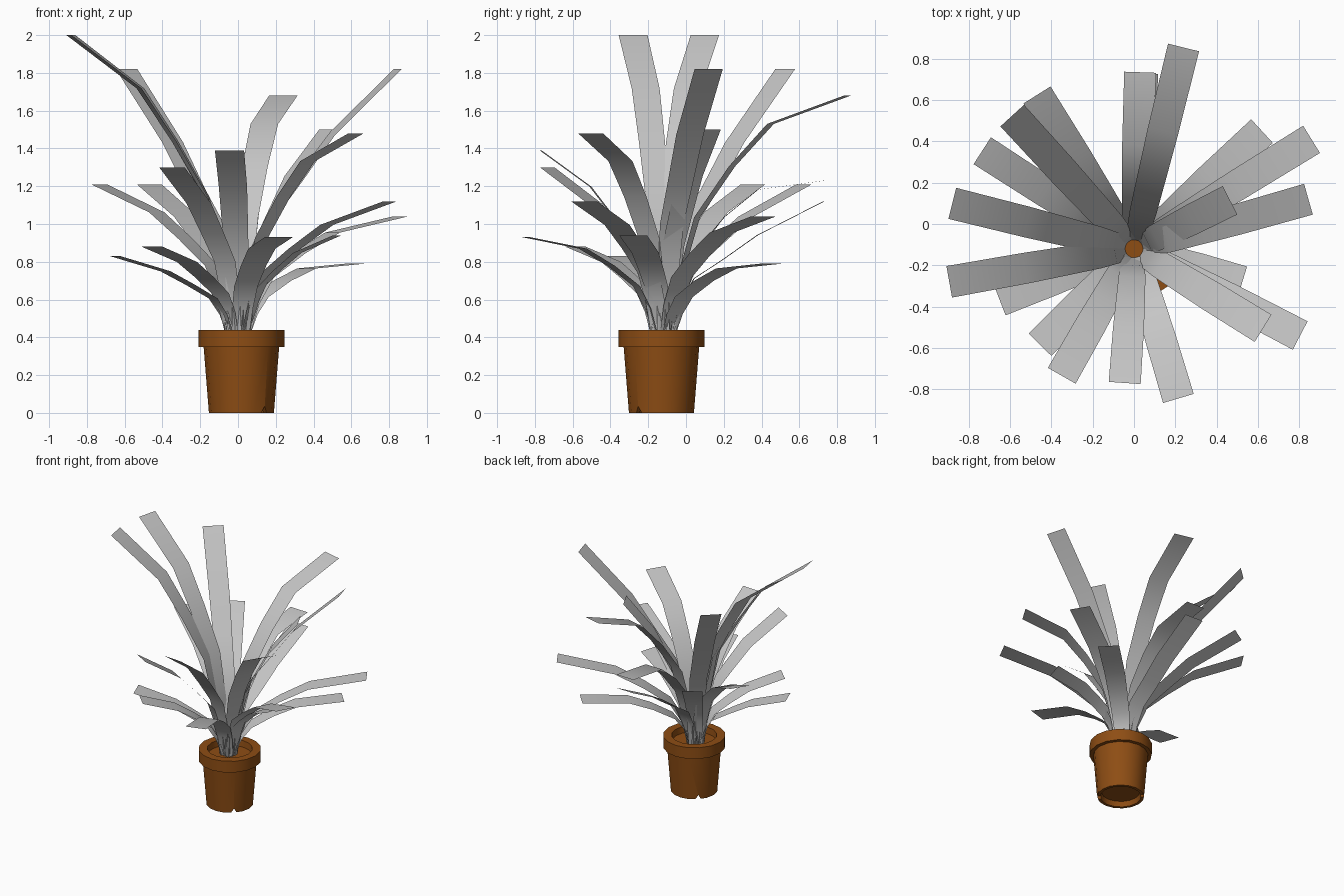
import bpy, bmesh, math
from mathutils import Vector, Matrix

cube = bpy.data.objects.get("Cube")
if cube:
    bpy.data.objects.remove(cube, do_unlink=True)

CENTRE = Vector((0.018, -0.13, 0))   # pot axis
CROWN = Vector((0.0, -0.12, 0))      # where the leaves spring from


def material(name, colour):
    mat = bpy.data.materials.new(name)
    mat.use_nodes = True
    mat.diffuse_color = (*colour, 1)
    mat.node_tree.nodes["Principled BSDF"].inputs["Base Color"].default_value = (*colour, 1)
    return mat


def make_object(name, bm, mat=None):
    mesh = bpy.data.meshes.new(name)
    bm.to_mesh(mesh)
    bm.free()
    obj = bpy.data.objects.new(name, mesh)
    bpy.context.collection.objects.link(obj)
    if mat:
        mesh.materials.append(mat)
    return obj


def activate(obj):
    bpy.ops.object.select_all(action='DESELECT')
    obj.select_set(True)
    bpy.context.view_layer.objects.active = obj


def smooth(obj, degrees):
    activate(obj)
    bpy.ops.object.shade_smooth_by_angle(angle=math.radians(degrees))


def lathe(name, profile, steps, mat):
    bm = bmesh.new()
    verts = [bm.verts.new((r, 0, z)) for r, z in profile]
    edges = [bm.edges.new(pair) for pair in zip(verts, verts[1:])]
    bmesh.ops.spin(bm, geom=verts + edges, cent=(0, 0, 0), axis=(0, 0, 1),
                   angle=math.tau, steps=steps)
    bmesh.ops.remove_doubles(bm, verts=bm.verts, dist=0.0005)
    bmesh.ops.recalc_face_normals(bm, faces=bm.faces)
    bmesh.ops.translate(bm, verts=bm.verts, vec=CENTRE)
    return make_object(name, bm, mat)


def leaf(name, tip, bend, mat):
    """Flat strip arching from the crown to the tip; bend is the height share at the elbow."""
    tip = Vector(tip)
    flat = Vector((tip.x, tip.y, 0)) - CROWN
    reach = flat.length
    out = flat.normalized()
    side = Vector((-out.y, out.x, 0))
    start, soil = 0.05, 0.43
    rise = tip.z - soil
    # share of reach, share of rise, width
    path = [(0, 0, 0.10), (0.05, bend * 0.28, 0.115), (0.14, bend * 0.55, 0.13),
            (0.34, bend - 0.18, 0.14), (0.56, bend, 0.15), (1, 1, 0.155)]
    rows = [(0.03, 0.32, 0.09)]
    rows += [(start + u * (reach - start), soil + v * rise, w) for u, v, w in path]
    bm = bmesh.new()
    previous = None
    for r, z, w in rows:
        mid = CROWN + out * r + Vector((0, 0, z))
        pair = [bm.verts.new(mid - side * w / 2), bm.verts.new(mid + side * w / 2)]
        if previous:
            bm.faces.new((previous[0], pair[0], pair[1], previous[1]))
        previous = pair
    bmesh.ops.recalc_face_normals(bm, faces=bm.faces)
    for face in bm.faces:
        if face.normal.z < 0:
            face.normal_flip()
    smooth(make_object(name, bm, mat), 40)


terracotta = material("terracotta brown", (0.27, 0.075, 0.007))
leaf_grey = material("leaf grey", (0.56, 0.56, 0.56))

# Pot: hollow foot, tapered wall, collar and filled top
pot = lathe("pot", [(0, 0.04), (0.14, 0.04), (0.15, 0), (0.172, 0), (0.2, 0.35),
                    (0.228, 0.35), (0.228, 0.44), (0.165, 0.44), (0.16, 0.39), (0, 0.39)],
            16, terracotta)

# Drain notches on two opposite sides of the foot
bm = bmesh.new()
bmesh.ops.create_cone(bm, cap_ends=True, segments=3, radius1=0.045, radius2=0.045, depth=0.6)
# one corner of the prism points up once it lies along the diagonal
low = min(bm.verts, key=lambda v: v.co.y).co.y
up_angle = 0 if max(v.co.y for v in bm.verts) > -low + 0.001 else math.pi
turn = (Matrix.Rotation(math.radians(45), 3, 'Z') @ Matrix.Rotation(math.pi / 2, 3, 'X')
        @ Matrix.Rotation(up_angle, 3, 'Z'))
bmesh.ops.transform(bm, matrix=turn.to_4x4(), verts=bm.verts)
bmesh.ops.translate(bm, verts=bm.verts, vec=CENTRE + Vector((0, 0, -0.01)))
cutter = make_object("notch_cutter", bm)
cutter.hide_render = True
activate(pot)
notch = pot.modifiers.new("notches", 'BOOLEAN')
notch.operation = 'DIFFERENCE'
notch.solver = 'EXACT'
notch.object = cutter
bpy.ops.object.modifier_apply(modifier=notch.name)
bpy.data.objects.remove(cutter, do_unlink=True)
smooth(pot, 30)

# Leaves: tip position and bend
leaves = [
    ((0.24, 0.855, 1.68), 0.88), ((0.03, 0.735, 1.23), 0.94),
    ((0.04, 0.73, 1.12), 0.74), ((-0.47, 0.625, 1.21), 0.78),
    ((-0.59, 0.525, 1.82), 0.72), ((-0.735, 0.355, 1.21), 0.81),
    ((-0.88, 0.1, 2), 0.82), ((-0.895, -0.28, 2), 0.82),
    ((-0.65, -0.37, 0.83), 0.8), ((-0.455, -0.585, 0.88), 0.82),
    ((-0.35, -0.735, 1.3), 0.78), ((-0.045, -0.77, 1.39), 0.8),
    ((0.215, -0.845, 0.93), 0.88), ((0.805, -0.54, 1.12), 0.82),
    ((0.625, -0.505, 1.48), 0.86), ((0.525, -0.28, 0.94), 0.82),
    ((0.845, 0.12, 1.82), 0.75), ((0.86, 0.41, 1.04), 0.86),
    ((0.62, 0.45, 0.79), 0.93), ((0.465, 0.115, 1.5), 0.77),
]
for i, (tip, bend) in enumerate(leaves, 1):
    leaf(f"leaf_{i}", tip, bend, leaf_grey)
